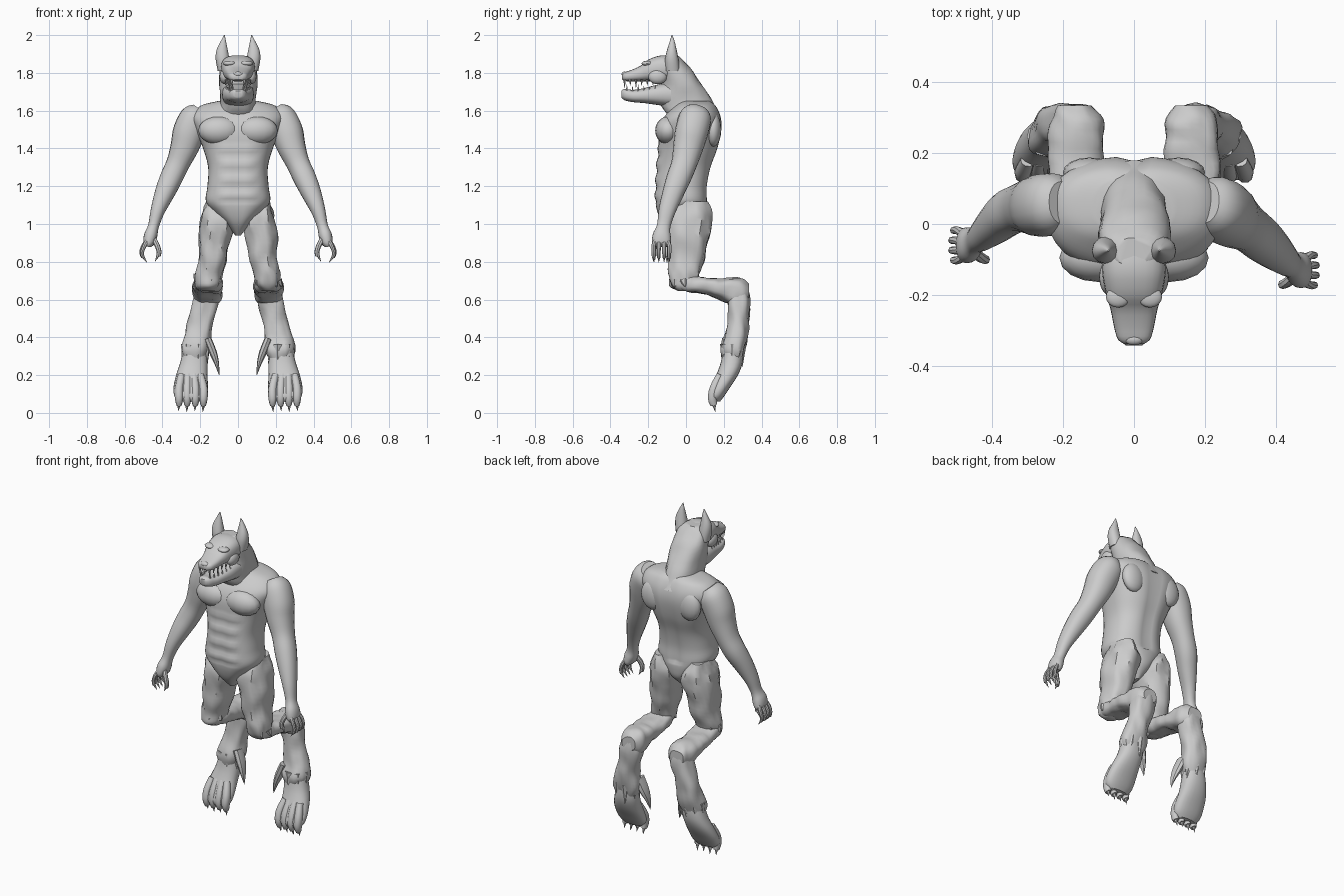
import bpy, bmesh, math, random
from mathutils import Vector, noise

random.seed(4)


def finish(name, bm, angle=40):
    bmesh.ops.recalc_face_normals(bm, faces=bm.faces)
    me = bpy.data.meshes.new(name)
    bm.to_mesh(me)
    bm.free()
    ob = bpy.data.objects.new(name, me)
    bpy.context.collection.objects.link(ob)
    bpy.ops.object.select_all(action='DESELECT')
    ob.select_set(True)
    bpy.context.view_layer.objects.active = ob
    bpy.ops.object.shade_smooth_by_angle(angle=math.radians(angle))
    return ob


def catmull(a, b, c, d, t):
    return 0.5 * (2 * b + (c - a) * t + (2 * a - 5 * b + 4 * c - d) * t * t
                  + (3 * b - a - 3 * c + d) * t ** 3)


def skin(name, secs, axis=None, n=20, steps=3, power=2.2, fur=0.0, shape=None):
    """Skin rounded sections (centre, half width, half depth) along a path."""
    rows = [[*c, u, v] for c, u, v in secs]
    last = len(rows) - 1
    path = []
    for i in range(last):
        q = [rows[max(0, min(last, i + k))] for k in (-1, 0, 1, 2)]
        for s in range(steps):
            path.append([catmull(*(r[j] for r in q), s / steps) for j in range(5)])
    path.append(rows[-1])
    bm = bmesh.new()
    rings = []
    for i, p in enumerate(path):
        t = axis or (Vector(path[min(i + 1, len(path) - 1)][:3]) - Vector(path[max(i - 1, 0)][:3]))
        t = Vector(t).normalized()
        ux = (Vector((1, 0, 0)) - t * t.x).normalized()
        uv = t.cross(ux)
        if uv.y + uv.z < 0:
            uv = -uv
        ring = []
        for k in range(n):
            a = 2 * math.pi * k / n
            ca, sa = math.cos(a), math.sin(a)
            x = math.copysign(abs(ca) ** (2 / power), ca) * max(p[3], .001)
            y = math.copysign(abs(sa) ** (2 / power), sa) * max(p[4], .001)
            co = Vector(p[:3]) + ux * x + uv * y
            if shape:
                co = shape(co)
            if fur:
                d = noise.noise(Vector((co.x * 22, co.y * 22, co.z * 9)))
                co += (ux * ca + uv * sa) * d * fur
            ring.append(bm.verts.new(co))
        rings.append(ring)
    for r, s in zip(rings, rings[1:]):
        for k in range(n):
            bm.faces.new((r[k], r[(k + 1) % n], s[(k + 1) % n], s[k]))
    bm.faces.new(rings[0])
    bm.faces.new(rings[-1])
    return finish(name, bm)


def box_z(rows):
    """(z, x0, x1, y0, y1) extents to sections stacked along z."""
    return [(((a + b) / 2, (c + d) / 2, z), (b - a) / 2, (d - c) / 2) for z, a, b, c, d in rows]


def box_y(rows):
    """(y, x0, x1, z0, z1) extents to sections stacked along y."""
    return [(((a + b) / 2, y, (c + d) / 2), (b - a) / 2, (d - c) / 2) for y, a, b, c, d in rows]


def spike(name, base, tip, r, n=6):
    b, t = Vector(base), Vector(tip)
    d = t - b
    bm = bmesh.new()
    bmesh.ops.create_cone(bm, cap_ends=True, segments=n, radius1=r, radius2=0.0005, depth=d.length)
    q = d.to_track_quat('Z', 'Y')
    for v in bm.verts:
        v.co = q @ v.co + (b + t) / 2
    return finish(name, bm)


def ball(name, c, s):
    bm = bmesh.new()
    bmesh.ops.create_uvsphere(bm, u_segments=16, v_segments=10, radius=1)
    for v in bm.verts:
        v.co = Vector(c) + Vector(v.co[i] * s[i] for i in range(3))
    return finish(name, bm)


def flip(p, s):
    return (p[0] * s, p[1], p[2])


def mirrored(secs, s):
    return [(flip(c, s), u, v) for c, u, v in secs]


# Torso, with spine groove, belly line, rib and abdominal ripples
def muscles(co):
    mid = math.exp(-(co.x / .03) ** 2)
    if co.y > .05 and co.z > 1.1:
        co.y -= .014 * mid
    if co.y < -.05:
        co.y += .008 * mid
        if 1.12 < co.z < 1.42 and abs(co.x) < .1:
            co.y += .005 * math.sin(co.z * 75)
    return co


skin("torso", box_z([
    (.94, -.015, .015, -.08, .04), (1.0, -.065, .065, -.13, .10), (1.06, -.125, .125, -.155, .115),
    (1.12, -.17, .17, -.165, .115), (1.2, -.162, .162, -.165, .115), (1.3, -.158, .158, -.16, .135),
    (1.4, -.185, .185, -.15, .17), (1.5, -.225, .225, -.145, .19), (1.57, -.245, .245, -.115, .185),
    (1.625, -.2, .2, -.06, .16), (1.65, -.11, .11, -.03, .13)]),
    axis=(0, 0, 1), n=40, steps=5, power=2.4, shape=muscles)

# Neck and skull
skin("neck", box_z([
    (1.57, -.12, .12, -.09, .18), (1.62, -.095, .095, -.13, .155), (1.68, -.095, .095, -.145, .125),
    (1.74, -.1, .1, -.13, .085), (1.81, -.1, .1, -.14, .035), (1.86, -.088, .088, -.14, -.01),
    (1.89, -.05, .05, -.12, -.04)]), axis=(0, 0, 1), n=24, fur=.008)
skin("upper_snout", box_y([
    (-.06, -.085, .085, 1.76, 1.885), (-.13, -.09, .09, 1.755, 1.893), (-.2, -.078, .078, 1.755, 1.87),
    (-.24, -.066, .066, 1.755, 1.838), (-.29, -.056, .056, 1.755, 1.815),
    (-.325, -.045, .045, 1.757, 1.803), (-.338, -.025, .025, 1.765, 1.79)]),
    axis=(0, 1, 0), n=24, power=2.6)
skin("lower_jaw", box_y([
    (-.08, -.085, .085, 1.62, 1.75), (-.15, -.082, .082, 1.63, 1.738), (-.22, -.068, .068, 1.64, 1.72),
    (-.28, -.056, .056, 1.645, 1.71), (-.325, -.04, .04, 1.655, 1.715), (-.342, -.022, .022, 1.67, 1.705)]),
    axis=(0, 1, 0), n=24, power=2.5)
ball("nose", (0, -.325, 1.793), (.026, .016, .014))

thigh = box_z([
    (1.12, .08, .165, -.06, .11), (1.06, .04, .19, -.1, .135), (1.0, .02, .2, -.11, .135),
    (.9, .045, .21, -.105, .115), (.8, .065, .208, -.095, .095), (.73, .085, .225, -.09, .07),
    (.675, .1, .215, -.08, .045), (.645, .125, .19, -.04, .015)])
shank = box_y([
    (-.07, .12, .2, .67, .73), (-.01, .095, .225, .645, .735), (.07, .08, .235, .635, .72),
    (.15, .085, .24, .615, .712), (.23, .085, .24, .58, .712), (.295, .09, .235, .57, .71),
    (.333, .12, .21, .6, .68)])
shin = box_z([
    (.69, .12, .22, .22, .32), (.6, .105, .24, .22, .338), (.5, .13, .26, .225, .335),
    (.42, .142, .282, .21, .325), (.34, .142, .3, .185, .312), (.29, .165, .29, .195, .298)])
foot = box_z([
    (.36, .165, .285, .2, .3), (.27, .16, .305, .185, .3), (.2, .162, .328, .16, .275),
    (.13, .158, .342, .13, .23), (.085, .165, .335, .12, .2), (.06, .19, .31, .13, .18)])
arm = [((.2, .06, 1.6), .05, .06), ((.225, .05, 1.565), .08, .085), ((.258, .03, 1.49), .086, .088),
       ((.282, .012, 1.41), .076, .08), ((.318, -.01, 1.32), .062, .068), ((.355, -.04, 1.24), .06, .064),
       ((.39, -.07, 1.16), .052, .056), ((.425, -.1, 1.07), .038, .045), ((.447, -.118, .99), .029, .036),
       ((.462, -.128, .94), .035, .048), ((.472, -.13, .9), .03, .05), ((.475, -.13, .88), .016, .04)]

for s, side in ((1, "right"), (-1, "left")):
    def n_(part):
        return side + "_" + part

    def m(*p):
        return flip(p, s)

    # Ear, eye, brow
    skin(n_("ear"), mirrored([((.075, -.07, 1.81), .032, .038), ((.082, -.075, 1.87), .036, .036),
                              ((.084, -.075, 1.92), .03, .026), ((.077, -.073, 1.97), .013, .012),
                              ((.072, -.075, 2.0), .002, .002)], s), axis=(0, 0, 1), n=12)
    ball(n_("eye"), m(.048, -.225, 1.825), (.013, .013, .011))
    ball(n_("brow"), m(.045, -.205, 1.85), (.034, .03, .014))
    ball(n_("cheek"), m(.07, -.15, 1.78), (.028, .05, .04))
    # Teeth along both jaws
    for i in range(6):
        y = -.325 + i * .03
        x = .034 + i * .007
        long = .04 if i in (0, 2) else .026
        spike(n_("upper_tooth"), m(x, y, 1.765), m(x - .003, y, 1.758 - long), .008)
        spike(n_("lower_tooth"), m(x - .007, y + .012, 1.7), m(x - .006, y + .012, 1.715 + long * .6), .007)

    # Chest muscle and shoulder blade
    ball(n_("chest_muscle"), m(.1, -.095, 1.495), (.11, .068, .075))
    ball(n_("shoulder_blade"), m(.125, .145, 1.5), (.075, .042, .09))

    # Arm: the left one swings further back
    def swing(p):
        k = max(0, min(1, (1.6 - p[2]) / .35))
        return (p[0] * s, p[1] + (.07 * k if s < 0 else 0), p[2])

    skin(n_("arm"), [(swing(c), u, v) for c, u, v in arm], n=20, steps=4)
    # Curled fingers with claws, and thumb
    for i in range(4):
        y = -.172 + i * .028
        out = .005 * (1 - abs(i - 1.5))
        pts = [(.475, y * .7 - .04, .92), (.498 + out, y, .885), (.51 + out, y, .85), (.503, y, .822)]
        skin(n_("finger"), [(swing(p), .0125 - .0012 * k, .0125 - .0012 * k) for k, p in enumerate(pts)],
             n=8, steps=3)
        spike(n_("finger_claw"), swing((.505, y, .83)), swing((.482, y, .797)), .009)
    pts = [(.455, -.145, .935), (.43, -.165, .89), (.418, -.17, .855), (.422, -.168, .83)]
    skin(n_("thumb"), [(swing(p), .015 - .001 * k, .015 - .001 * k) for k, p in enumerate(pts)], n=8)
    spike(n_("thumb_claw"), swing((.42, -.168, .84)), swing((.44, -.165, .8)), .01)

    # Leg: thigh, backward shank, shin fur and foot
    skin(n_("thigh"), mirrored(thigh, s), axis=(0, 0, 1), n=24, steps=4, fur=.016)
    skin(n_("shank"), mirrored(shank, s), axis=(0, 1, 0), n=24, steps=4, power=2.6, fur=.012)
    skin(n_("shin"), mirrored(shin, s), axis=(0, 0, 1), n=24, steps=4, power=2.5, fur=.013)
    skin(n_("foot"), mirrored(foot, s), axis=(0, 0, 1), n=24, power=2.3)
    # Toes and claws
    for i in range(4):
        x = .183 + i * .043
        xb = .2 + i * .033
        skin(n_("toe"), [(m(xb, .18, .2), .02, .02), (m(x, .15, .13), .023, .026),
                         (m(x, .14, .075), .022, .025), (m(x, .148, .04), .014, .018)], n=10)
        spike(n_("toe_claw"), m(x, .146, .06), m(x + .003, .155, .004 + .006 * (i % 2)), .015)
    # Inner dewclaw tuft and loose fur points at knee and cuff
    skin(n_("dewclaw_tuft"), mirrored([((.16, .23, .39), .02, .04), ((.132, .22, .32), .02, .035),
                                       ((.112, .21, .26), .012, .02), ((.1, .205, .2), .001, .001)], s), n=8)
    for i in range(7):
        a = i / 7 * 2 * math.pi
        c, d = math.cos(a), math.sin(a)
        spike(n_("cuff_fur"), m(.222 + .055 * c, .25 + .045 * d, .36),
              m(.225 + .07 * c, .245 + .055 * d, .26 + random.uniform(-.02, .02)), .026)
        spike(n_("knee_fur"), m(.158 + .055 * c, -.01 + .055 * d, .7),
              m(.16 + .075 * c, -.005 + .07 * d, .665 + random.uniform(-.01, .08)), .024)
